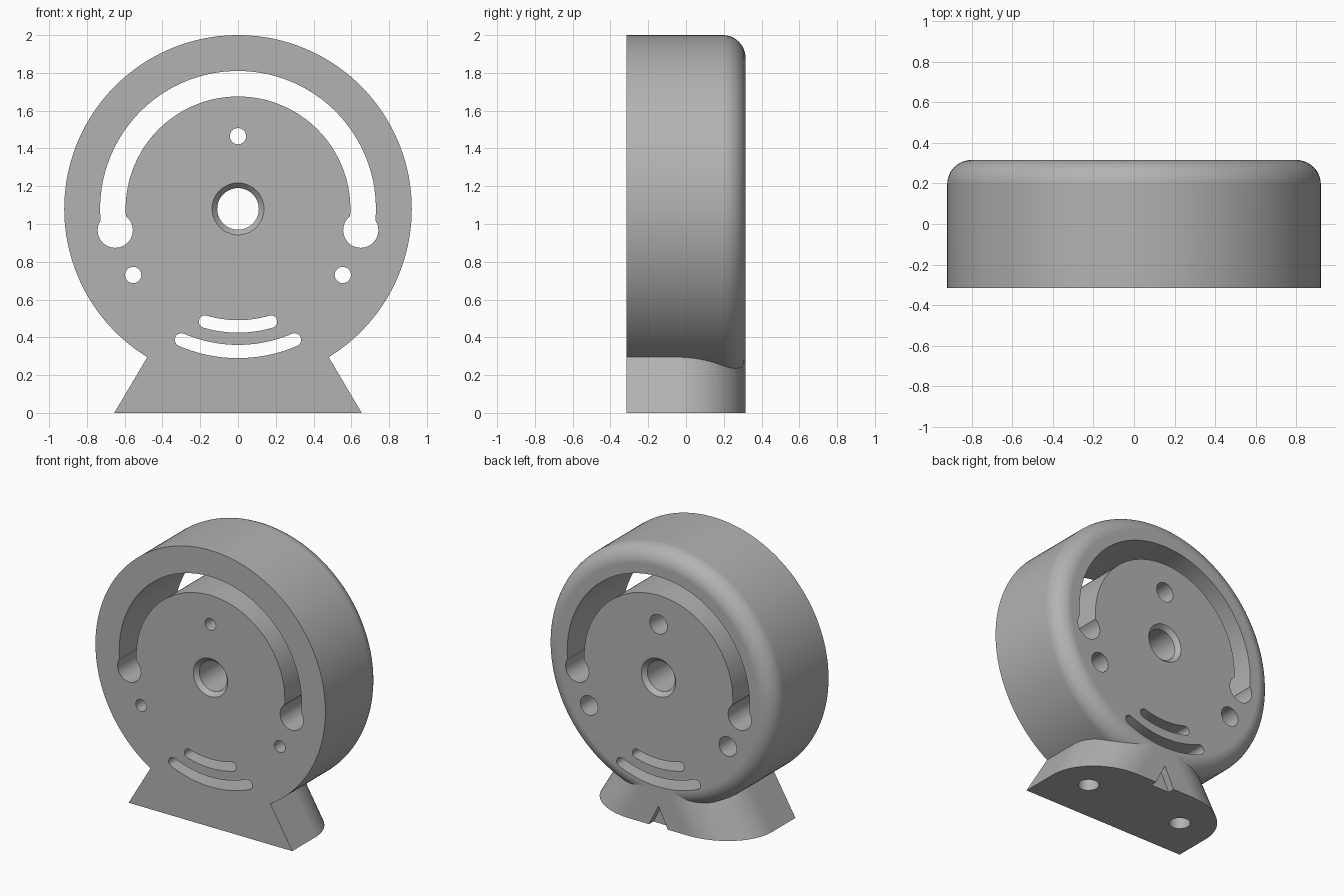
import bpy, bmesh, math
from math import sin, cos, pi, radians

if "Cube" in bpy.data.objects:
    bpy.data.objects.remove(bpy.data.objects["Cube"])

CZ, R, D, F = 1.08, 0.92, 0.315, 0.12   # disc centre height, radius, half depth, back fillet

grey = bpy.data.materials.new("plain grey")
grey.diffuse_color = (0.45, 0.45, 0.45, 1)
grey.use_nodes = True
grey.node_tree.nodes["Principled BSDF"].inputs["Base Color"].default_value = grey.diffuse_color


def loft(name, rings, closed=True):
    """Solid skinned through rings of equal point count, capped at both ends."""
    bm = bmesh.new()
    vs = [[bm.verts.new(p) for p in ring] for ring in rings]
    n = len(rings[0])
    for a, b in zip(vs, vs[1:]):
        for i in range(n):
            j = (i + 1) % n
            bm.faces.new((a[i], a[j], b[j], b[i]))
    bm.faces.new(vs[0])
    bm.faces.new(vs[-1])
    bmesh.ops.recalc_face_normals(bm, faces=bm.faces)
    me = bpy.data.meshes.new(name)
    bm.to_mesh(me)
    bm.free()
    me.materials.append(grey)
    ob = bpy.data.objects.new(name, me)
    bpy.context.collection.objects.link(ob)
    return ob


def lathe(name, x, z, profile, n=48):
    """Round solid along y from (radius, y) pairs."""
    return loft(name, [[(x + r * cos(2 * pi * i / n), y, z + r * sin(2 * pi * i / n))
                        for i in range(n)] for r, y in profile])


def prism(name, pts, y0, y1):
    return loft(name, [[(x, y, z) for x, z in pts] for y in (y0, y1)])


def arc(r, a0, a1, n):
    return [(r * cos(radians(a0 + (a1 - a0) * i / n)), CZ + r * sin(radians(a0 + (a1 - a0) * i / n)))
            for i in range(n + 1)]


def round_slot(name, rm, hw, half):
    """Curved slot at the bottom of the disc with rounded ends."""
    def end(a, s):
        t = radians(a)
        return [(rm * cos(t) + hw * cos(t + s + pi * i / 10),
                 CZ + rm * sin(t) + hw * sin(t + s + pi * i / 10)) for i in range(1, 10)]
    pts = (arc(rm + hw, 270 - half, 270 + half, 32) + end(270 + half, 0)
           + arc(rm - hw, 270 + half, 270 - half, 32) + end(270 - half, pi))
    return prism(name, pts, -0.5, 0.5)


def boolean(target, tool, op):
    m = target.modifiers.new(tool.name, 'BOOLEAN')
    m.operation, m.solver, m.object = op, 'EXACT', tool
    bpy.context.view_layer.objects.active = target
    bpy.ops.object.modifier_apply(modifier=m.name)
    bpy.data.objects.remove(tool)


# Disc with rounded back rim
rim = [(R - F + F * cos(pi / 2 * i / 12), D - F + F * sin(pi / 2 * i / 12)) for i in range(13)]
body = lathe("gauge_housing", 0, CZ, [(R, -D)] + rim, 160)


# Flared foot: rounded back corners, width shrinking with height
def foot_ring(z, r=0.365, n=20):
    w = 0.655 - 0.593 * z
    right = [(w, -D)] + [(w - 1.163 * r * (1 - cos(pi / 2 * i / n)), D - r + r * sin(pi / 2 * i / n))
                         for i in range(n + 1)]
    return [(x, y, z) for x, y in right] + [(-x, y, z) for x, y in reversed(right)]


foot = loft("foot", [foot_ring(0), foot_ring(0.35)])
boolean(body, foot, 'UNION')

cutters = []
# Large curved slot with round ends
A = 9.8
cutters.append(prism("big_slot", arc(0.73, -A, 180 + A, 96) + arc(0.595, 180 + A, -A, 96), -0.5, 0.5))
for s in (-1, 1):
    cutters.append(lathe("slot_end", s * 0.65, 0.967, [(0.093, -0.5), (0.093, 0.5)]))
# Two short slots near the foot
cutters.append(round_slot("upper_slot", 0.622, 0.033, 16.3))
cutters.append(round_slot("lower_slot", 0.755, 0.035, 23.4))
# Centre bore chamfered on both sides
cutters.append(lathe("bore", 0, CZ, [(0.165, -D - 0.03), (0.11, -D + 0.03),
                                     (0.11, D - 0.03), (0.165, D + 0.03)], 64))
# Three screw holes, counterbored from the back
for x, z in ((0, 1.465), (-0.555, 0.73), (0.555, 0.73)):
    cutters.append(lathe("screw_hole", x, z, [(0.043, -0.5), (0.043, -0.1), (0.07, -0.1), (0.07, 0.5)], 32))
# Pointed notch at the back of the foot
cutters.append(prism("notch", [(-0.09, -0.03), (0.09, -0.03), (0, 0.15)], D - 0.05, 0.5))
# Blind mounting holes under the foot
for s in (-1, 1):
    cutters.append(loft("mount_hole", [[(s * 0.39 + 0.07 * cos(2 * pi * i / 32), 0.07 * sin(2 * pi * i / 32), z)
                                        for i in range(32)] for z in (-0.1, 0.25)]))
for c in cutters:
    boolean(body, c, 'DIFFERENCE')

# Smooth shading with crisp edges
bpy.ops.object.select_all(action='DESELECT')
body.select_set(True)
bpy.context.view_layer.objects.active = body
bpy.ops.object.shade_smooth_by_angle(angle=radians(25))
wn = body.modifiers.new("even_shading", 'WEIGHTED_NORMAL')
wn.keep_sharp = True
